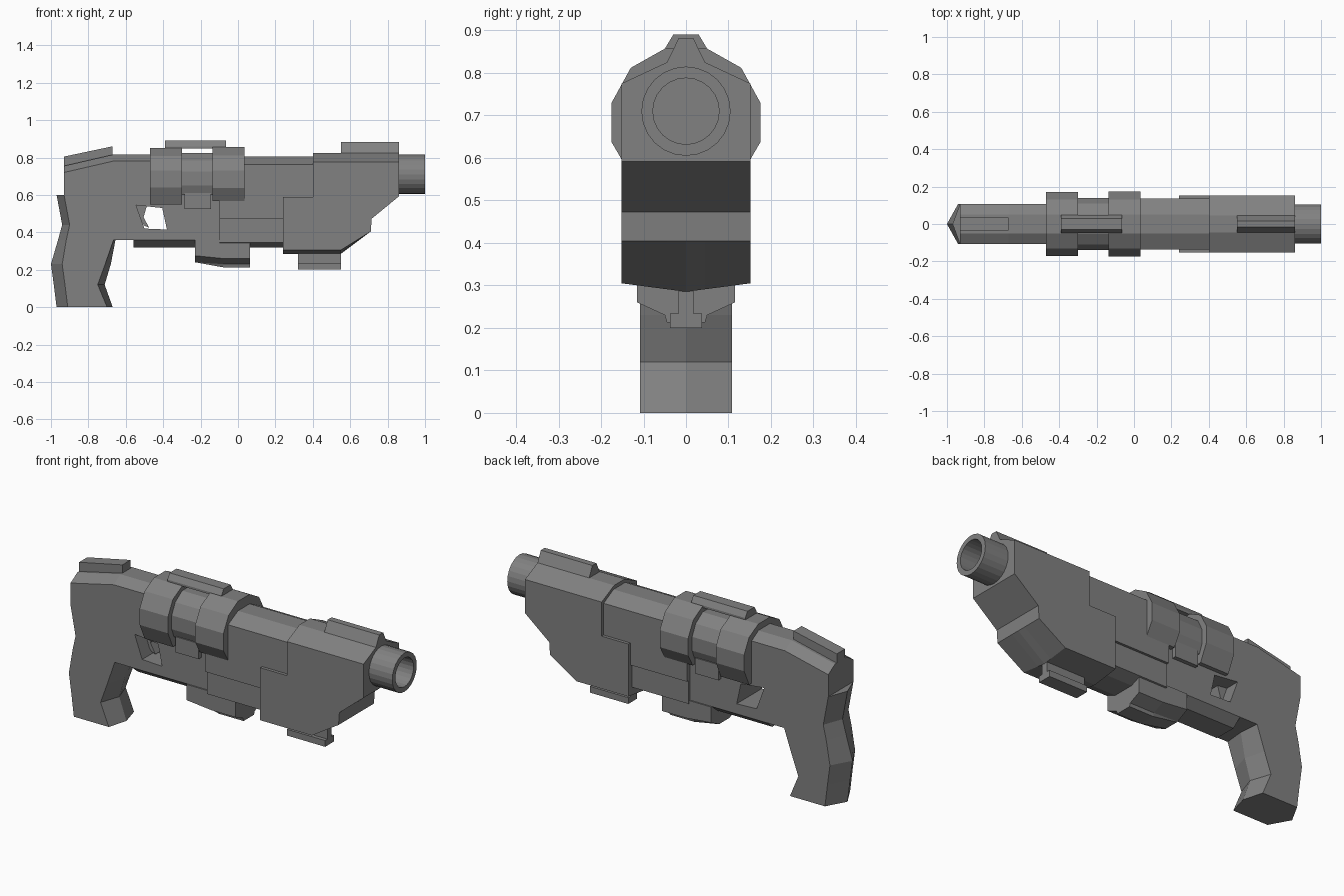
import bpy, bmesh
from math import sin, cos, tau

# Dark grey finish shared by every part
finish = bpy.data.materials.new("dark_grey")
finish.diffuse_color = (0.22, 0.22, 0.22, 1)


def loft(name, rings):
    """Skin a list of equal-length point rings and cap both ends."""
    bm = bmesh.new()
    rows = [[bm.verts.new(p) for p in ring] for ring in rings]
    n = len(rows[0])
    for a, b in zip(rows, rows[1:]):
        for i in range(n):
            j = (i + 1) % n
            bm.faces.new((a[i], a[j], b[j], b[i]))
    bm.faces.new(rows[0][::-1])
    bm.faces.new(rows[-1])
    bmesh.ops.recalc_face_normals(bm, faces=bm.faces)
    me = bpy.data.meshes.new(name)
    bm.to_mesh(me)
    bm.free()
    me.materials.append(finish)
    ob = bpy.data.objects.new(name, me)
    bpy.context.collection.objects.link(ob)
    return ob


def along_x(name, stations):
    """Stations are (x, half section of (y, z) from top to bottom); mirrored in y."""
    rings = []
    for x, half in stations:
        full = half + [(-y, z) for y, z in reversed(half) if y > 0]
        rings.append([(x, y, z) for y, z in full])
    return loft(name, rings)


def bar(name, x0, x1, half):
    return along_x(name, [(x0, half), (x1, half)])


def side_loft(name, layers):
    """Layers are (y, side profile of (x, z)), outermost first; mirrored in y."""
    full = [(-y, p) for y, p in layers] + [(y, p) for y, p in reversed(layers) if y > 0]
    return loft(name, [[(x, y, z) for x, z in p] for y, p in full])


# Rear receiver with chamfered top
def body_profile(tops):
    xs = (-0.06, -0.67, -0.93)
    return [(-0.93, 0.60), (-0.665, 0.60), (-0.665, 0.36), (-0.06, 0.36)] + list(zip(xs, tops))


body = side_loft("receiver", [(0.108, body_profile((0.78, 0.78, 0.72))),
                              (0.05, body_profile((0.815, 0.815, 0.755)))])

# Trigger opening and trigger
hole = [(-0.545, 0.545), (-0.405, 0.53), (-0.38, 0.415), (-0.50, 0.42)]
cutter = side_loft("trigger_opening_cutter", [(0.3, hole)])
cutter.hide_render = True
cutter.hide_set(True)
mod = body.modifiers.new("trigger_opening", "BOOLEAN")
mod.object, mod.operation, mod.solver = cutter, "DIFFERENCE", "EXACT"
side_loft("trigger", [(0.03, [(-0.55, 0.55), (-0.485, 0.55), (-0.505, 0.48),
                              (-0.475, 0.425), (-0.50, 0.435), (-0.535, 0.48)])])

# Six-sided grip: z, rear ridge, rear side edge, front side edge, front ridge
w = 0.108
loft("grip", [[(rb, 0, z), (sb, -w, z), (sf, -w, z), (rf, 0, z), (sf, w, z), (sb, w, z)]
              for z, rb, sb, sf, rf in [
                  (0.00, -0.97, -0.91, -0.70, -0.67),
                  (0.12, -0.985, -0.925, -0.75, -0.713),
                  (0.23, -1.00, -0.94, -0.71, -0.68),
                  (0.36, -0.962, -0.918, -0.665, -0.655),
                  (0.44, -0.94, -0.90, -0.665, -0.655),
                  (0.60, -0.97, -0.93, -0.665, -0.655)]])

# Middle receiver and underside pieces
bar("middle_receiver", -0.10, 0.42, [(0.05, 0.805), (0.135, 0.762), (0.135, 0.47)])
bar("lower_middle_block", -0.10, 0.42, [(0.122, 0.48), (0.122, 0.345), (0.06, 0.32)])
bar("lower_guard", -0.56, -0.10, [(0.108, 0.365), (0.108, 0.36), (0.06, 0.32)])
along_x("magazine", [
    (-0.23, [(0.115, 0.36), (0.115, 0.275), (0.045, 0.24), (0.04, 0.24)]),
    (-0.08, [(0.115, 0.36), (0.115, 0.26), (0.05, 0.23), (0.045, 0.213)]),
    (0.065, [(0.115, 0.36), (0.115, 0.26), (0.05, 0.23), (0.045, 0.213)])])


# Front block with shallow V bottom and chamfered top
def block_profile(top, bottom):
    return [(0.24, bottom), (0.24, 0.59), (0.40, 0.59), (0.40, top), (0.86, top),
            (0.86, 0.592), (0.715, 0.473), (0.71, 0.405), (0.55, bottom)]


side_loft("front_block", [(0.152, block_profile(0.775, 0.305)),
                          (0.045, block_profile(0.825, 0.291)),
                          (0.0, block_profile(0.825, 0.285))])
bar("front_foot", 0.32, 0.55, [(0.018, 0.31), (0.018, 0.234), (0.038, 0.234), (0.038, 0.20)])

# Hollow barrel
loft("barrel", [[(x, r * cos(tau * i / 24), 0.71 + r * sin(tau * i / 24)) for i in range(24)]
                for x, r in [(0.82, 0.105), (1.0, 0.105), (1.0, 0.078), (0.87, 0.078)]])

# Bands around the receiver
bar("rear_band", -0.47, -0.30, [(0.05, 0.85), (0.13, 0.808), (0.172, 0.73), (0.172, 0.64), (0.13, 0.55)])
bar("front_band", -0.135, 0.035, [(0.05, 0.857), (0.13, 0.812), (0.175, 0.73), (0.175, 0.637), (0.135, 0.568)])
bar("band_link", -0.30, -0.135, [(0.05, 0.825), (0.11, 0.785), (0.14, 0.725), (0.14, 0.65), (0.12, 0.60)])
bar("band_lug", -0.285, -0.145, [(0.13, 0.61), (0.13, 0.525)])

# Top rail and sights
bar("top_rail", -0.39, -0.065, [(0.03, 0.89), (0.048, 0.86), (0.048, 0.848)])
bar("front_sight", 0.55, 0.86, [(0.017, 0.882), (0.045, 0.825), (0.045, 0.81)])
along_x("rear_sight", [(-0.93, [(0.035, 0.805), (0.035, 0.74)]),
                       (-0.67, [(0.035, 0.86), (0.035, 0.80)])])
